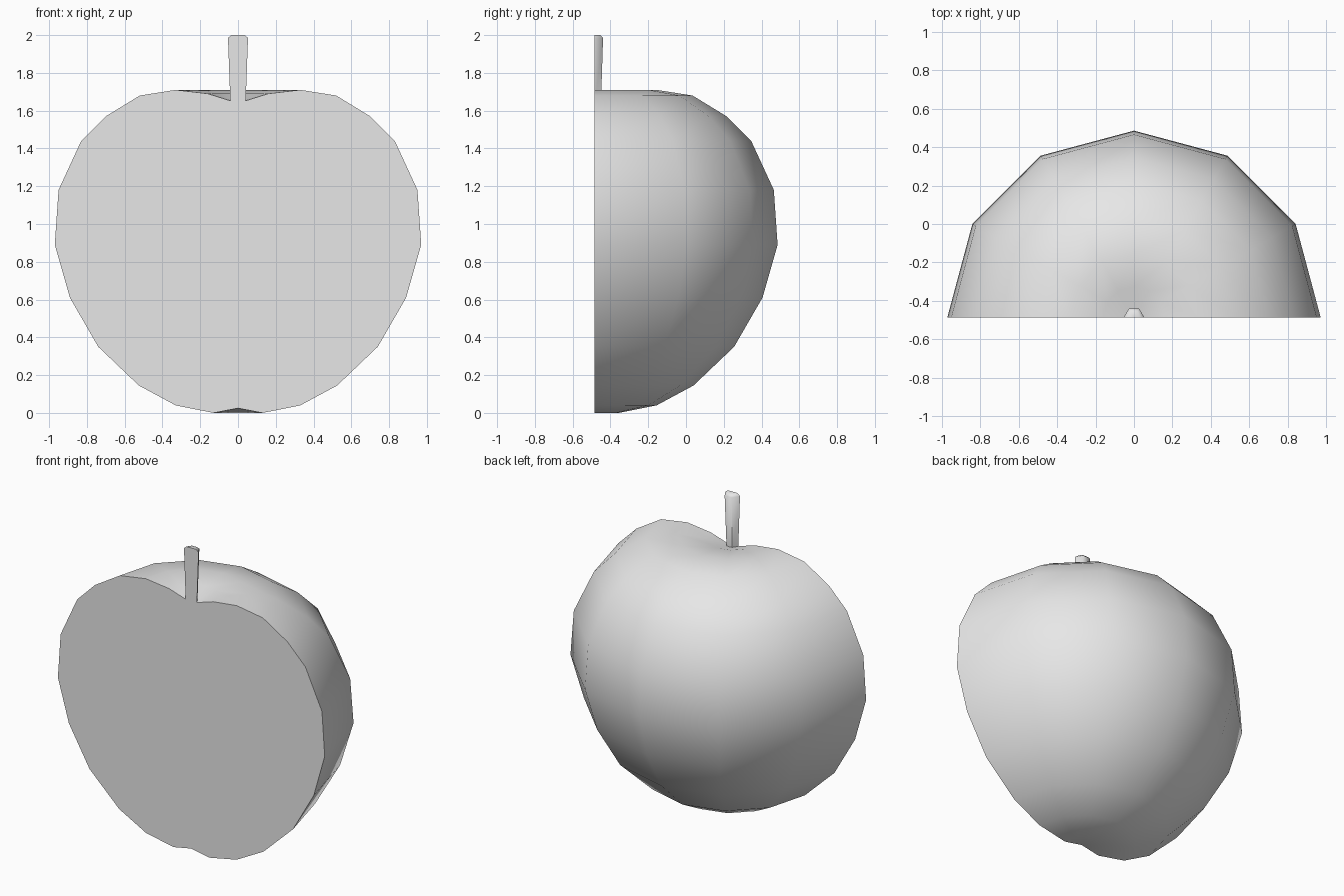
import bpy, bmesh
from math import cos, sin, pi, radians

cube = bpy.data.objects.get("Cube")
if cube:
    bpy.data.objects.remove(cube, do_unlink=True)

CUT_Y = -0.485  # plane of the flat cut face


def material(name, rgb):
    mat = bpy.data.materials.new(name)
    mat.use_nodes = True
    color = (*rgb, 1)
    mat.diffuse_color = color
    mat.node_tree.nodes["Principled BSDF"].inputs["Base Color"].default_value = color
    return mat


def half_lathe(name, profile, segments, mat):
    """Turn a bottom-to-top (radius, z) profile by half a circle and close the cut."""
    bm = bmesh.new()
    (_, z_low), *rings, (_, z_high) = profile
    low = bm.verts.new((0, CUT_Y, z_low))
    high = bm.verts.new((0, CUT_Y, z_high))
    columns = []
    for i in range(segments + 1):
        a = pi * i / segments
        columns.append([bm.verts.new((r * cos(a), CUT_Y + r * sin(a), z)) for r, z in rings])
    for a, b in zip(columns, columns[1:]):
        bm.faces.new((low, b[0], a[0]))
        bm.faces.new((high, a[-1], b[-1]))
        for k in range(len(rings) - 1):
            bm.faces.new((a[k], b[k], b[k + 1], a[k + 1]))
    bm.faces.new([low] + columns[0] + [high] + columns[-1][::-1])
    bmesh.ops.recalc_face_normals(bm, faces=bm.faces)
    mesh = bpy.data.meshes.new(name)
    bm.to_mesh(mesh)
    bm.free()
    mesh.materials.append(mat)
    obj = bpy.data.objects.new(name, mesh)
    bpy.context.collection.objects.link(obj)
    bpy.ops.object.select_all(action="DESELECT")
    obj.select_set(True)
    bpy.context.view_layer.objects.active = obj
    bpy.ops.object.shade_smooth_by_angle(angle=radians(50))
    return obj


grey = material("light grey", (0.8, 0.8, 0.8))

# Halved fruit with a dimple at both ends
fruit_profile = [
    (0, 0.025), (0.13, 0), (0.33, 0.04), (0.525, 0.145), (0.74, 0.35),
    (0.89, 0.61), (0.97, 0.89), (0.95, 1.18), (0.83, 1.44), (0.70, 1.57),
    (0.52, 1.68), (0.33, 1.71), (0.16, 1.69), (0, 1.64),
]
half_fruit = half_lathe("half_fruit", fruit_profile, 6, grey)

# Halved stem, slightly wider at the top with a bevelled tip
stem_profile = [(0, 1.63), (0.04, 1.63), (0.053, 1.985), (0.035, 2), (0, 2)]
half_stem = half_lathe("half_stem", stem_profile, 3, grey)
